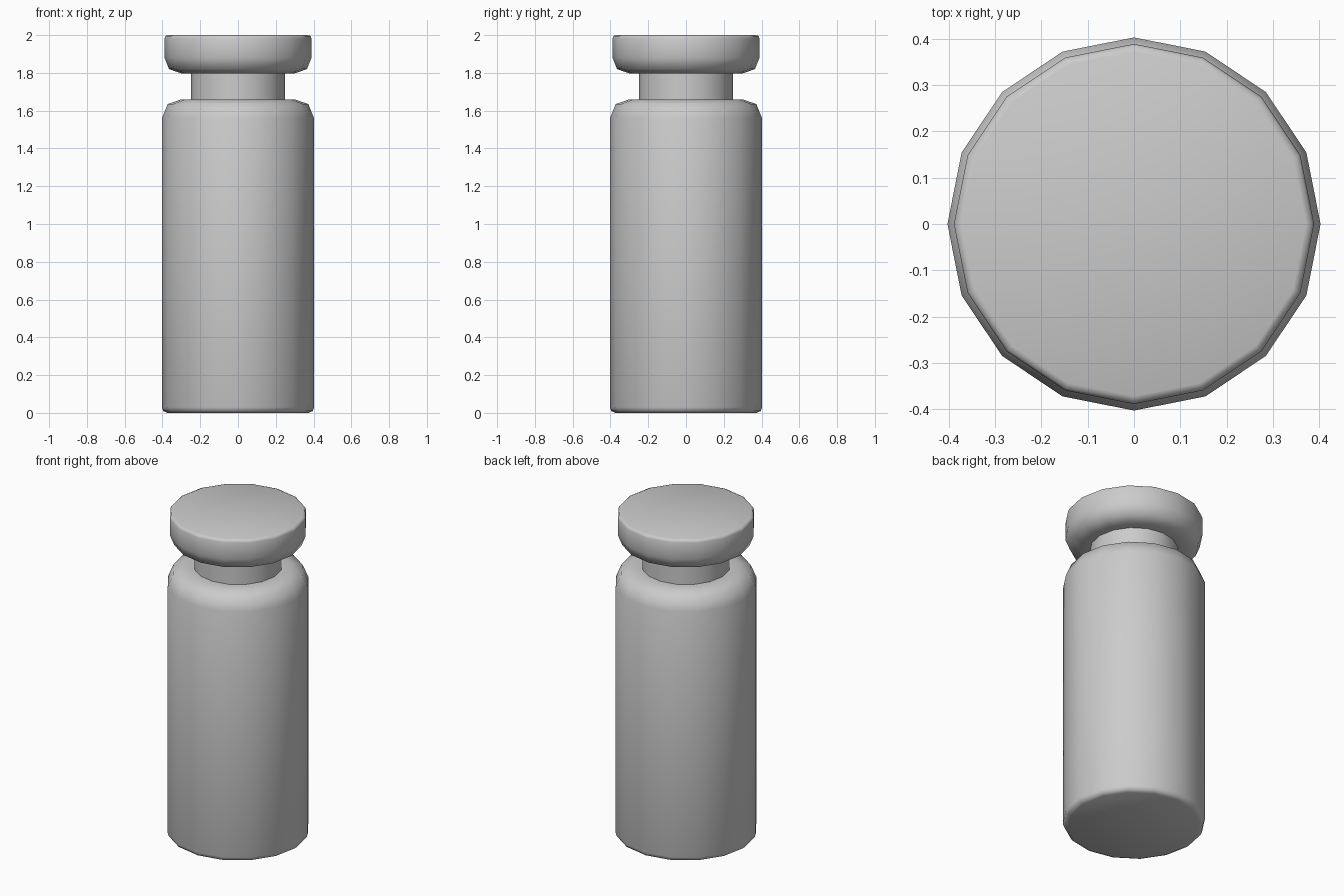
import bpy
import bmesh
from math import radians
from mathutils import Matrix

default = bpy.data.objects.get("Cube")
if default:
    bpy.data.objects.remove(default)

SIDES = 16

grey = bpy.data.materials.new("plain grey")
grey.use_nodes = True
colour = (0.6, 0.6, 0.6, 1)
grey.diffuse_color = colour
grey.node_tree.nodes["Principled BSDF"].inputs["Base Color"].default_value = colour


def turned(name, profile):
    """Turn a (radius, height) profile around z and close both ends."""
    bm = bmesh.new()
    rings = []
    for radius, height in profile:
        ring = bmesh.ops.create_circle(
            bm, segments=SIDES, radius=radius,
            matrix=Matrix.Translation((0, 0, height)))["verts"]
        rings.append(ring)
    for low, high in zip(rings, rings[1:]):
        for i in range(SIDES):
            j = (i + 1) % SIDES
            bm.faces.new((low[i], low[j], high[j], high[i]))
    bm.faces.new(rings[0])
    bm.faces.new(rings[-1])
    bmesh.ops.recalc_face_normals(bm, faces=bm.faces)
    mesh = bpy.data.meshes.new(name)
    bm.to_mesh(mesh)
    bm.free()
    mesh.materials.append(grey)
    obj = bpy.data.objects.new(name, mesh)
    bpy.context.collection.objects.link(obj)
    bpy.ops.object.select_all(action="DESELECT")
    obj.select_set(True)
    bpy.context.view_layer.objects.active = obj
    bpy.ops.object.shade_smooth_by_angle(angle=radians(62))


# Tall body with a small bottom bevel, rounded shoulder and narrow neck
turned("bottle_body", [
    (0.375, 0), (0.396, 0.01), (0.403, 0.03), (0.403, 1.56),
    (0.372, 1.635), (0.30, 1.66), (0.25, 1.66), (0.25, 1.80)])

# Wide stopper, rounded underneath with a fine top bevel
turned("stopper", [
    (0.25, 1.797), (0.30, 1.797), (0.365, 1.82), (0.389, 1.88),
    (0.389, 1.983), (0.384, 1.995), (0.372, 2.0)])
